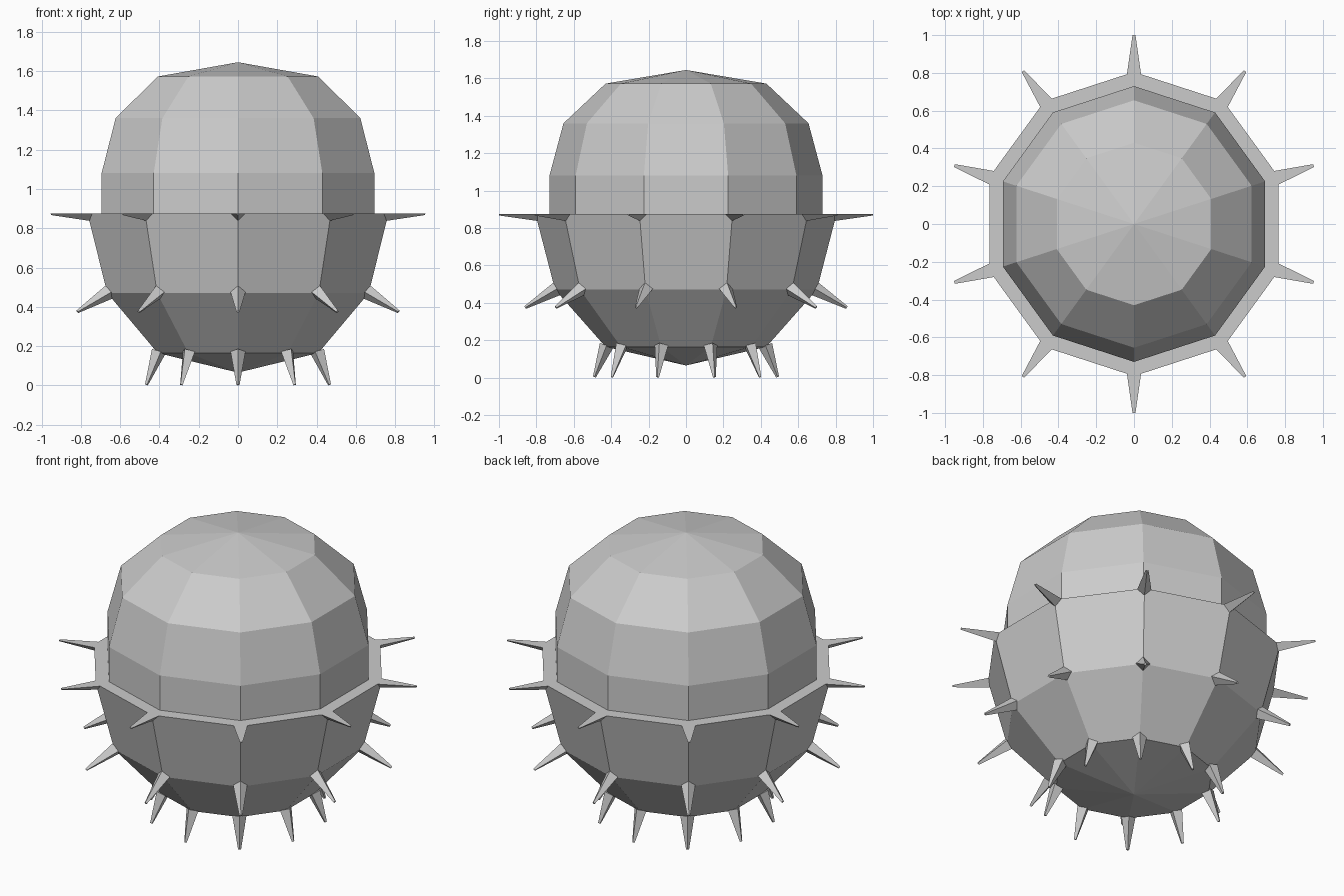
import bpy, bmesh
from math import cos, sin, pi
from mathutils import Vector

SIDES = 10
cube = bpy.data.objects.get("Cube")
if cube:
    bpy.data.objects.remove(cube, do_unlink=True)

grey = bpy.data.materials.new("plain grey")
grey.use_nodes = True
colour = (0.6, 0.6, 0.6, 1)
grey.diffuse_color = colour
grey.node_tree.nodes["Principled BSDF"].inputs["Base Color"].default_value = colour


def finish(bm, name):
    bmesh.ops.recalc_face_normals(bm, faces=bm.faces)
    mesh = bpy.data.meshes.new(name)
    bm.to_mesh(mesh)
    bm.free()
    mesh.materials.append(grey)
    obj = bpy.data.objects.new(name, mesh)
    bpy.context.collection.objects.link(obj)
    return obj


def direction(i):
    a = pi / 2 + 2 * pi * i / SIDES
    return Vector((cos(a), sin(a), 0))


def turned(name, rings, apex):
    """Faceted shell through (radius, height) rings, closed to a point."""
    bm = bmesh.new()
    loops = [[bm.verts.new(direction(i) * r + Vector((0, 0, z)))
              for i in range(SIDES)] for r, z in rings]
    tip = bm.verts.new((0, 0, apex))
    for i in range(SIDES):
        j = (i + 1) % SIDES
        for a, b in zip(loops, loops[1:]):
            bm.faces.new((a[i], a[j], b[j], b[i]))
        bm.faces.new((loops[-1][i], loops[-1][j], tip))
    bm.faces.new(loops[0])
    return finish(bm, name)


def spikes(name, base, tip, half=False):
    """Ring of blunt diamond spikes; half keeps only the lower part."""
    bm = bmesh.new()
    for i in range(SIDES):
        out = direction(i)
        side = Vector((-out.y, out.x, 0))
        start = out * base[0] + Vector((0, 0, base[1]))
        end = out * tip[0] + Vector((0, 0, tip[1]))
        up = (end - start).normalized().cross(side)
        corners = [side, -up, -side] if half else [side, up, -side, -up]
        if half:
            corners[1] = Vector((0, 0, -1))
        a = [bm.verts.new(start + c * 0.038) for c in corners]
        b = [bm.verts.new(end + c * 0.008) for c in corners]
        bm.faces.new(a)
        bm.faces.new(b)
        for k in range(len(corners)):
            m = (k + 1) % len(corners)
            bm.faces.new((a[k], a[m], b[m], b[k]))
    return finish(bm, name)


# Upper dome and the wider bowl it sits in
turned("upper_dome", [(0.73, 0.872), (0.73, 1.08), (0.655, 1.36), (0.43, 1.572)], 1.645)
turned("lower_bowl", [(0.805, 0.875), (0.70, 0.47), (0.43, 0.165)], 0.065)

# Three rings of spikes on the bowl's corners
spikes("rim_spikes", (0.79, 0.875), (1.0, 0.875), half=True)
spikes("middle_spikes", (0.69, 0.475), (0.86, 0.375))
spikes("bottom_spikes", (0.425, 0.172), (0.49, 0.003))
